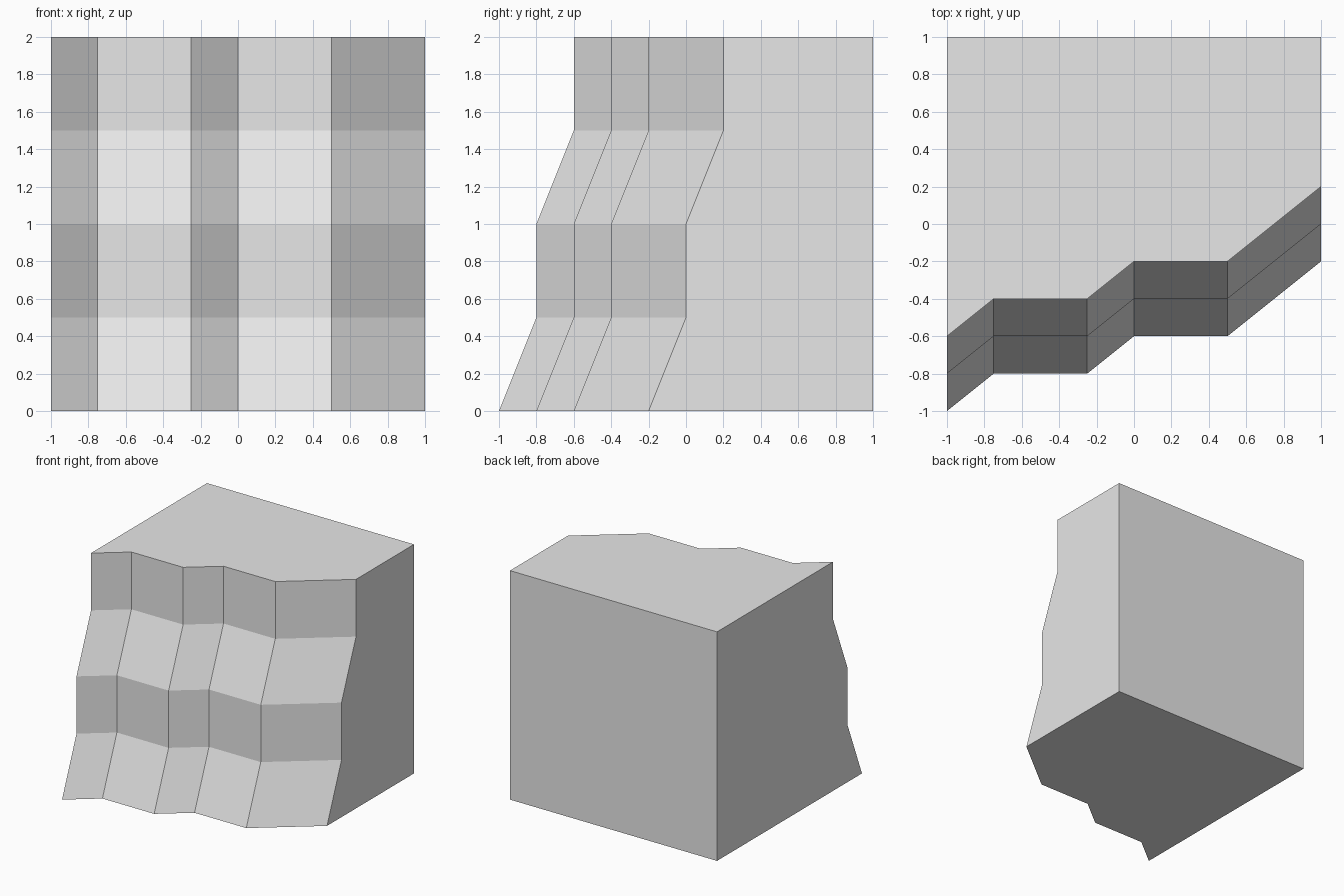
import bpy
import bmesh

cube = bpy.data.objects.get("Cube")
if cube:
    bpy.data.objects.remove(cube, do_unlink=True)

# Single stone-grey material
grey = bpy.data.materials.new("light_grey")
grey.use_nodes = True
colour = (0.8, 0.8, 0.8, 1.0)
grey.diffuse_color = colour
grey.node_tree.nodes["Principled BSDF"].inputs["Base Color"].default_value = colour

# Front outline at the base (x, y), and how far it steps back at each height (z, shift)
outline = [(-1, -1), (-0.75, -0.8), (-0.25, -0.8), (0, -0.6), (0.5, -0.6), (1, -0.2)]
steps = [(0, 0), (0.5, 0.2), (1, 0.2), (1.5, 0.4), (2, 0.4)]
back = 1

bm = bmesh.new()

# Folded front face: the outline swept up along the steps
rows = [[bm.verts.new((x, y + shift, z)) for x, y in outline] for z, shift in steps]
for low, high in zip(rows, rows[1:]):
    for i in range(len(outline) - 1):
        bm.faces.new((low[i], low[i + 1], high[i + 1], high[i]))

# Flat back, sides, top and bottom
back_right, back_left = [[bm.verts.new((x, back, z)) for z in (0, 2)] for x in (-1, 1)]
bm.faces.new(back_right + back_left[::-1])
bm.faces.new([row[0] for row in rows] + back_right[::-1])
bm.faces.new([row[-1] for row in rows] + back_left[::-1])
bm.faces.new(rows[0] + [back_left[0], back_right[0]])
bm.faces.new(rows[-1] + [back_left[1], back_right[1]])
bmesh.ops.recalc_face_normals(bm, faces=bm.faces)

mesh = bpy.data.meshes.new("cliff_block")
bm.to_mesh(mesh)
bm.free()
mesh.materials.append(grey)
bpy.context.collection.objects.link(bpy.data.objects.new("cliff_block", mesh))
